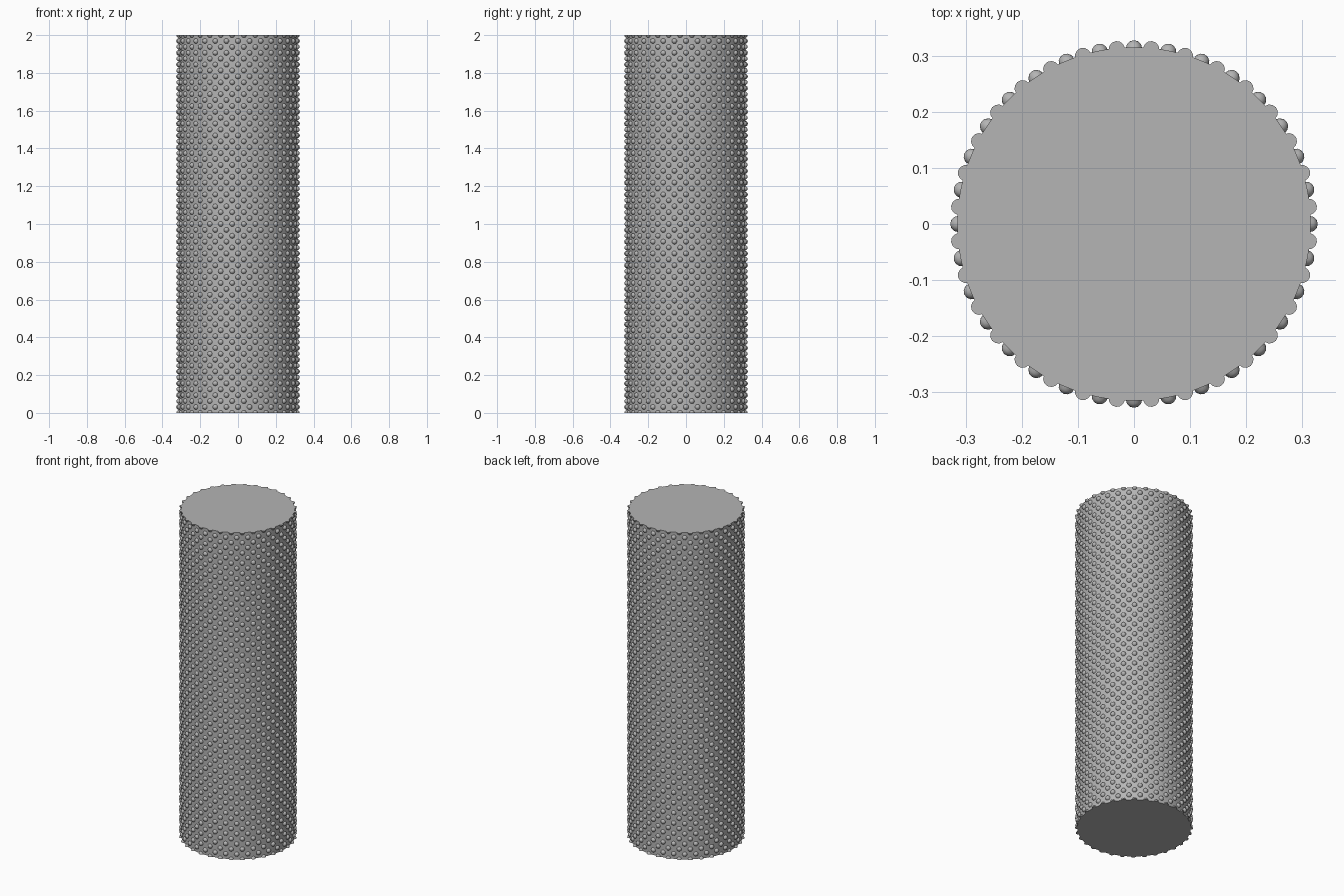
import bpy, bmesh, math
from mathutils import Vector

if "Cube" in bpy.data.objects:
    bpy.data.objects.remove(bpy.data.objects["Cube"])

HEIGHT = 2.0
CORE_R = 0.315       # plain column radius
BUMP_R = 0.0145      # stud radius
BUMP_C = 0.313       # radius on which stud centres sit
COLS, ROWS = 64, 64  # staggered grid: every other column per row
SEG = 12

grey = bpy.data.materials.new("mid_grey")
grey.diffuse_color = (0.46, 0.46, 0.46, 1)
grey.use_nodes = True
grey.node_tree.nodes["Principled BSDF"].inputs["Base Color"].default_value = grey.diffuse_color


def finish(bm, name, smooth_angle):
    mesh = bpy.data.meshes.new(name)
    bm.to_mesh(mesh)
    bm.free()
    obj = bpy.data.objects.new(name, mesh)
    bpy.context.collection.objects.link(obj)
    mesh.materials.append(grey)
    bpy.ops.object.select_all(action='DESELECT')
    obj.select_set(True)
    bpy.context.view_layer.objects.active = obj
    bpy.ops.object.shade_smooth_by_angle(angle=math.radians(smooth_angle))
    return obj


# Solid column core
bm = bmesh.new()
bmesh.ops.create_cone(bm, cap_ends=True, segments=128,
                      radius1=CORE_R, radius2=CORE_R, depth=HEIGHT)
bmesh.ops.translate(bm, verts=bm.verts, vec=(0, 0, HEIGHT / 2))
finish(bm, "column_core", 40)


# Half-round studs; the end rows are cut flat at the column ends
def add_stud(bm, angle, z):
    out = Vector((math.cos(angle), math.sin(angle), 0))
    side = Vector((-math.sin(angle), math.cos(angle), 0))
    centre = out * BUMP_C + Vector((0, 0, z))

    def vert(tilt, turn):
        p = centre + out * BUMP_R * math.cos(tilt)
        p += side * BUMP_R * math.sin(tilt) * math.cos(turn)
        p.z += BUMP_R * math.sin(tilt) * math.sin(turn)
        p.z = min(max(p.z, 0), HEIGHT)
        return bm.verts.new(p)

    tip = vert(0, 0)
    rings = [[vert(math.radians(t), 2 * math.pi * i / SEG) for i in range(SEG)]
             for t in (30, 60, 90)]
    for i in range(SEG):
        j = (i + 1) % SEG
        bm.faces.new((tip, rings[0][i], rings[0][j]))
        for a, b in zip(rings, rings[1:]):
            bm.faces.new((a[i], b[i], b[j], a[j]))


bm = bmesh.new()
for row in range(ROWS + 1):
    for col in range((row + 1) % 2, COLS, 2):
        add_stud(bm, 2 * math.pi * col / COLS, HEIGHT * row / ROWS)
# Tidy the flattened faces on the cut rows
bmesh.ops.dissolve_degenerate(bm, dist=1e-5, edges=bm.edges)
finish(bm, "surface_studs", 50)
